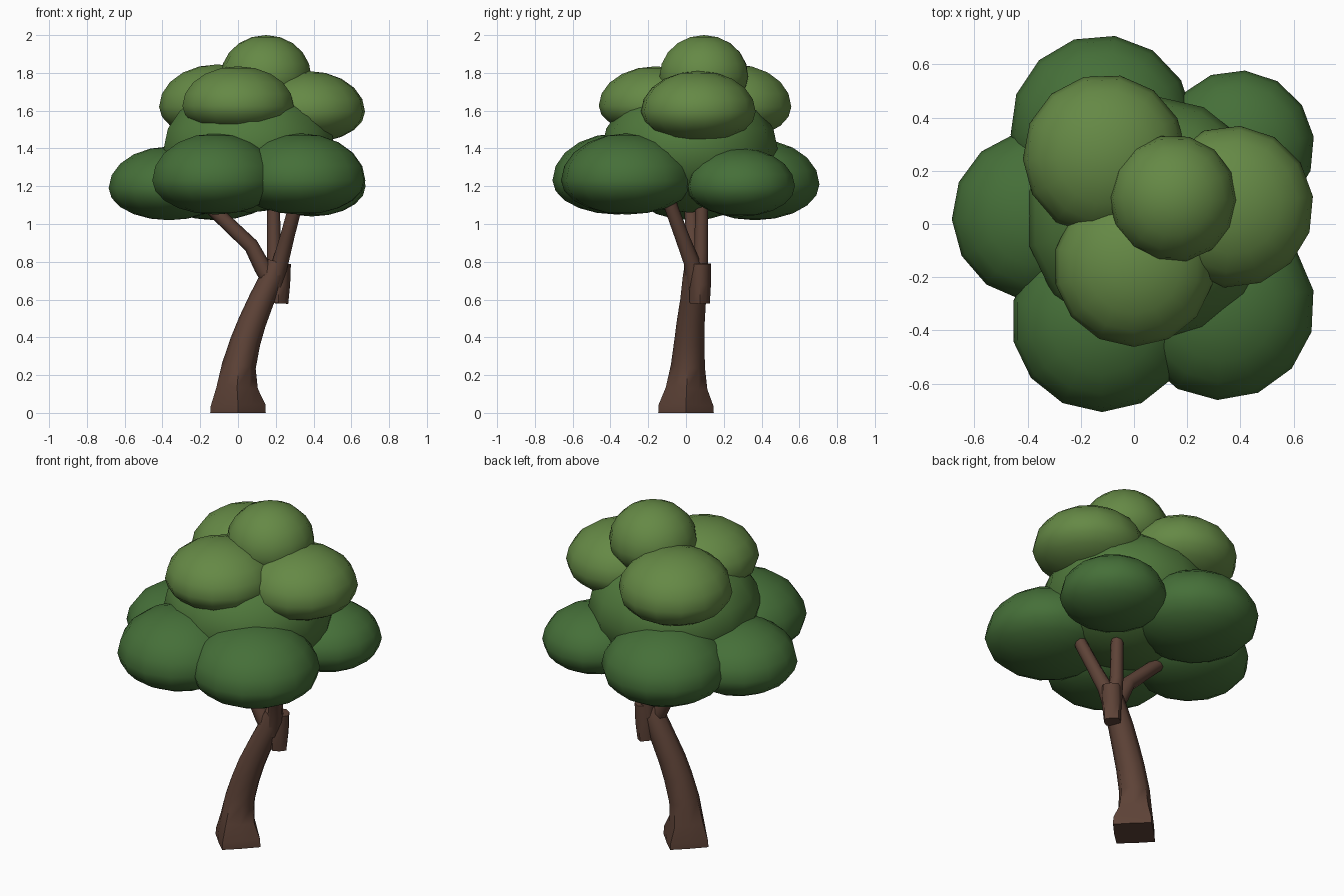
import bpy, bmesh, math
from mathutils import Vector

if "Cube" in bpy.data.objects:
    bpy.data.objects.remove(bpy.data.objects["Cube"])


def material(name, rgb):
    m = bpy.data.materials.new(name)
    m.diffuse_color = (*rgb, 1)
    m.use_nodes = True
    m.node_tree.nodes["Principled BSDF"].inputs["Base Color"].default_value = m.diffuse_color
    return m


BARK = material("bark", (0.11, 0.055, 0.038))
LEAF_LOW = material("leaf_dark", (0.06, 0.16, 0.04))
LEAF_MID = material("leaf_mid", (0.08, 0.19, 0.045))
LEAF_TOP = material("leaf_light", (0.13, 0.25, 0.06))


def finish(name, bm, mat, angle):
    bmesh.ops.recalc_face_normals(bm, faces=bm.faces)
    me = bpy.data.meshes.new(name)
    bm.to_mesh(me)
    bm.free()
    ob = bpy.data.objects.new(name, me)
    me.materials.append(mat)
    bpy.context.collection.objects.link(ob)
    bpy.ops.object.select_all(action='DESELECT')
    ob.select_set(True)
    bpy.context.view_layer.objects.active = ob
    bpy.ops.object.shade_smooth_by_angle(angle=math.radians(angle))


def blob(name, centre, r, up, down, mat, turn=0.0):
    """Leaf cluster: sphere with a flatter underside."""
    bm = bmesh.new()
    bmesh.ops.create_uvsphere(bm, u_segments=14, v_segments=10, radius=1)
    c, s = math.cos(turn), math.sin(turn)
    for v in bm.verts:
        x, y, z = v.co
        v.co = Vector(centre) + Vector(((x * c - y * s) * r, (x * s + y * c) * r,
                                        z * (up if z > 0 else down)))
    finish(name, bm, mat, 60)


def limb(name, path, square=()):
    """Eight-sided tapered tube; path points are (x, y, z, radius)."""
    bm = bmesh.new()
    pts = [Vector(p[:3]) for p in path]
    rings = []
    for i, p in enumerate(pts):
        t = (pts[min(i + 1, len(pts) - 1)] - pts[max(i - 1, 0)]).normalized()
        u = (Vector((1, 0, 0)) - t * t.x).normalized()
        w = t.cross(u)
        odd = square[i] if i < len(square) else 1.0
        ring = []
        for k in range(8):
            a = k * math.pi / 4
            r = path[i][3] * (odd if k % 2 else 1)
            ring.append(bm.verts.new(p + (u * math.cos(a) + w * math.sin(a)) * r))
        rings.append(ring)
    for a, b in zip(rings, rings[1:]):
        for k in range(8):
            bm.faces.new((a[k], a[(k + 1) % 8], b[(k + 1) % 8], b[k]))
    bm.faces.new(rings[0][::-1])
    bm.faces.new(rings[-1])
    finish(name, bm, BARK, 60)


# Trunk: diamond-shaped foot that rounds off and leans to the right
limb("trunk", [(0, 0, 0, .147), (0, 0, .04, .145), (-.005, .003, .13, .11),
               (.005, .01, .25, .09), (.04, .018, .38, .08), (.075, .025, .48, .074),
               (.125, .038, .6, .068), (.18, .045, .72, .062), (.205, .045, .8, .05)],
     square=(.73, .75, .84, .92, .97))

# Branches reaching into the crown
limb("left_branch", [(.17, .04, .70, .045), (.13, .04, .77, .045), (.07, .035, .885, .04),
                     (-.12, .03, 1.065, .037), (-.25, .03, 1.18, .03)])
limb("right_branch", [(.19, .05, .68, .05), (.225, .03, .8, .043), (.26, -.02, .93, .038),
                      (.30, -.075, 1.08, .036), (.33, -.11, 1.2, .03)])
limb("back_branch", [(.20, .07, .72, .045), (.19, .08, .85, .037), (.187, .085, 1.2, .033)])
limb("branch_stub", [(.213, .073, .58, .053), (.218, .074, .68, .058), (.222, .075, .79, .058)],
     square=(.85, .9, .9))

# Crown core
blob("crown_core", (.06, .02, 1.40), .465, .34, .34, LEAF_MID)

# Lower ring of leaf clusters
for i, (c, r, up, down) in enumerate([
        ((-.12, -.365, 1.23), .342, .25, .18),
        ((.33, -.312, 1.23), .35, .25, .18),
        ((.39, .29, 1.20), .288, .20, .16),
        ((-.12, .365, 1.21), .345, .24, .19),
        ((-.365, .03, 1.19), .32, .22, .17)]):
    blob(f"lower_leaves_{i + 1}", c, r, up, down, LEAF_LOW, i * 1.3)

# Middle ring of leaf clusters
for i, (c, r, up, down) in enumerate([
        ((.0, -.16, 1.625), .302, .21, .15),
        ((.37, .065, 1.595), .305, .215, .165),
        ((-.11, .255, 1.62), .308, .225, .17)]):
    blob(f"middle_leaves_{i + 1}", c, r, up, down, LEAF_TOP, i * 1.7)

# Top cluster
blob("top_leaves", (.148, .095, 1.78), .24, .22, .17, LEAF_TOP, .2)
